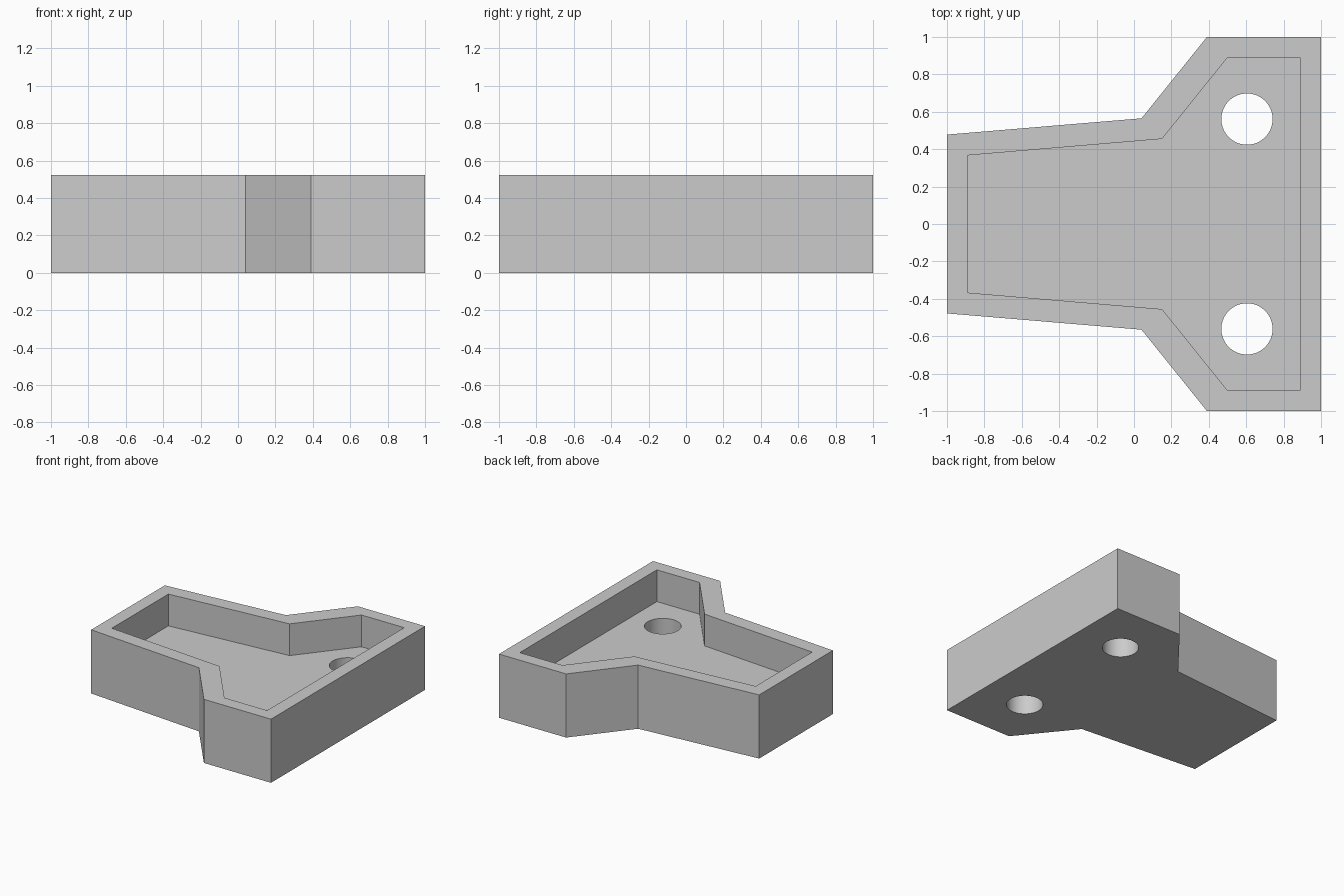
import bpy
import bmesh
from math import radians

HEIGHT = 0.523
FLOOR = 0.262
HOLE_X, HOLE_Y, HOLE_RADIUS = 0.604, 0.561, 0.137

if "Cube" in bpy.data.objects:
    bpy.data.objects.remove(bpy.data.objects["Cube"], do_unlink=True)

grey = bpy.data.materials.new("plain grey")
grey.use_nodes = True
colour = (0.6, 0.6, 0.6, 1)
grey.diffuse_color = colour
grey.node_tree.nodes["Principled BSDF"].inputs["Base Color"].default_value = colour


def prism(name, half_outline, bottom, top):
    """Extrude an outline mirrored across y = 0."""
    outline = [(x, -y) for x, y in half_outline] + half_outline[::-1]
    bm = bmesh.new()
    base = bm.faces.new([bm.verts.new((x, y, bottom)) for x, y in outline])
    extruded = bmesh.ops.extrude_face_region(bm, geom=[base], use_keep_orig=True)
    raised = [v for v in extruded["geom"] if isinstance(v, bmesh.types.BMVert)]
    bmesh.ops.translate(bm, verts=raised, vec=(0, 0, top - bottom))
    bmesh.ops.recalc_face_normals(bm, faces=bm.faces)
    mesh = bpy.data.meshes.new(name)
    bm.to_mesh(mesh)
    bm.free()
    mesh.materials.append(grey)
    obj = bpy.data.objects.new(name, mesh)
    bpy.context.collection.objects.link(obj)
    return obj


# Solid tray body and the recess cut into its top
body = prism("tray_body", [(-1, 0.478), (0.04, 0.565), (0.39, 1), (1, 1)], 0, HEIGHT)
cutters = [prism("recess_cutter",
                 [(-0.89, 0.367), (0.15, 0.455), (0.5, 0.89), (0.888, 0.89)],
                 FLOOR, HEIGHT + 0.2)]

# Two round holes through the floor
for side in (-1, 1):
    bpy.ops.mesh.primitive_cylinder_add(vertices=64, radius=HOLE_RADIUS, depth=1,
                                        location=(HOLE_X, side * HOLE_Y, FLOOR / 2))
    hole = bpy.context.object
    hole.name = "hole_cutter"
    hole.data.materials.append(grey)
    cutters.append(hole)

# Cut everything out, then discard the cutters
bpy.ops.object.select_all(action="DESELECT")
bpy.context.view_layer.objects.active = body
body.select_set(True)
for cutter in cutters:
    cut = body.modifiers.new(cutter.name, "BOOLEAN")
    cut.operation = "DIFFERENCE"
    cut.solver = "EXACT"
    cut.object = cutter
    bpy.ops.object.modifier_apply(modifier=cut.name)
    bpy.data.objects.remove(cutter, do_unlink=True)

# Smooth hole walls, crisp edges elsewhere
bpy.ops.object.shade_smooth_by_angle(angle=radians(25))
